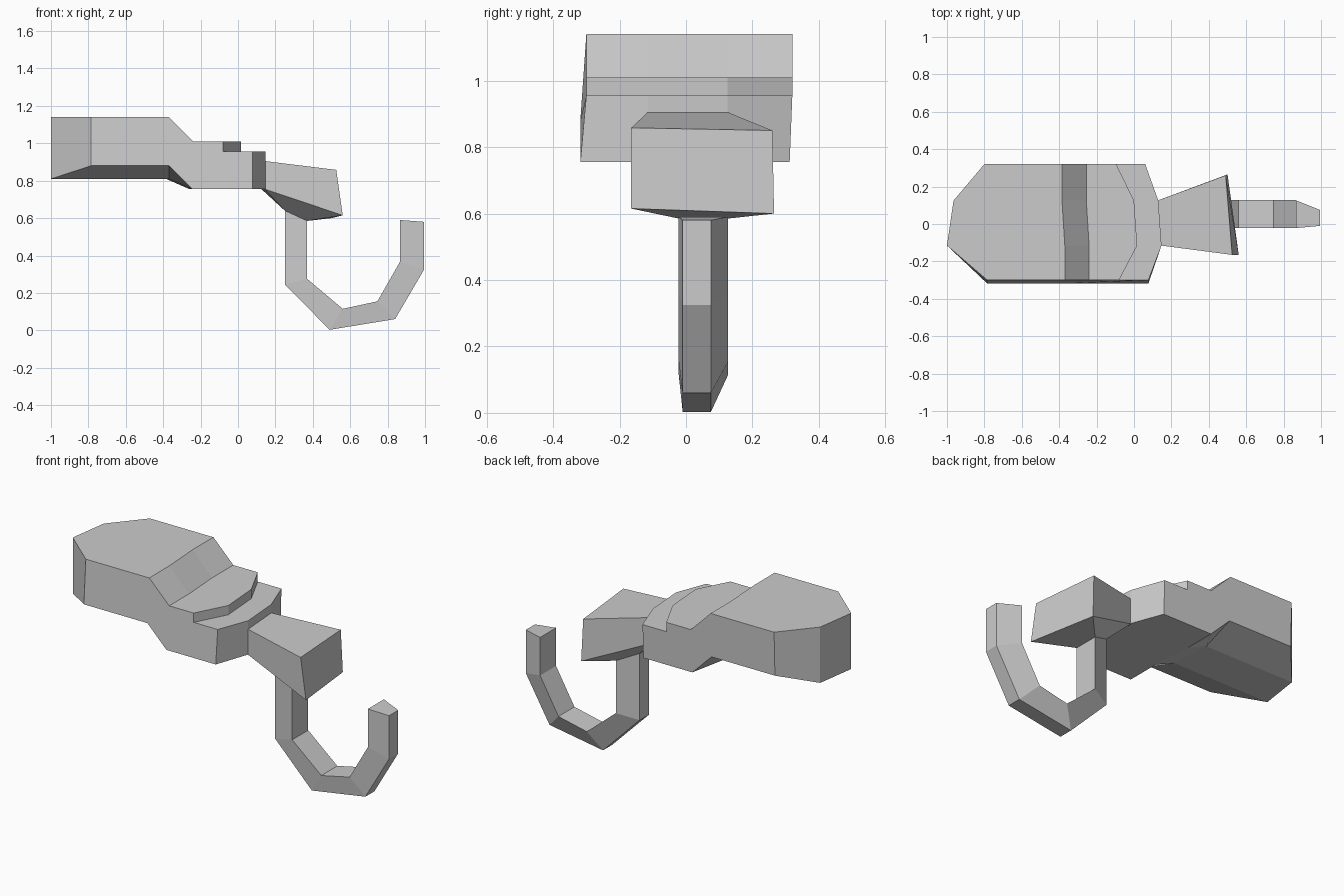
import bpy, bmesh

if "Cube" in bpy.data.objects:
    bpy.data.objects.remove(bpy.data.objects["Cube"])


def loft(name, rings, cap_start=True, cap_end=True):
    """Join equal-length rings of points with quads and cap the open ends."""
    bm = bmesh.new()
    loops = [[bm.verts.new(p) for p in ring] for ring in rings]
    n = len(loops[0])
    for a, b in zip(loops, loops[1:]):
        for i in range(n):
            k = (i + 1) % n
            bm.faces.new((a[i], a[k], b[k], b[i]))
    if cap_start:
        bm.faces.new(loops[0][::-1])
    if cap_end:
        bm.faces.new(loops[-1])
    bmesh.ops.recalc_face_normals(bm, faces=bm.faces)
    mesh = bpy.data.meshes.new(name)
    bm.to_mesh(mesh)
    bm.free()
    obj = bpy.data.objects.new(name, mesh)
    bpy.context.collection.objects.link(obj)
    return obj


# Body: stepped side profile, swept across four rows of the plan outline
def body_row(y_top, y_low, rear, bend, step, front, under):
    top = [(rear, 1.14), (bend, 1.14), (bend + 0.13, 1.01), (step, 1.01),
           (step, 0.955), (front, 0.955)]
    low = [(front, 0.755), (bend + 0.125, 0.755), (bend, under), (rear, under)]
    return [(x, y_top, z) for x, z in top] + [(x, y_low, z) for x, z in low]


loft("body", [
    body_row(0.32, 0.312, -0.80, -0.385, -0.095, 0.06, 0.88),
    body_row(0.125, 0.125, -0.965, -0.385, 0.0, 0.13, 0.81),
    body_row(-0.115, -0.115, -1.0, -0.37, 0.017, 0.147, 0.81),
    body_row(-0.30, -0.318, -0.785, -0.37, -0.08, 0.077, 0.88),
])


# Hook: trapezoid section, wide on the inside of the bend
outer = [(0.25, 0.64), (0.25, 0.245), (0.49, 0.003), (0.84, 0.06),
         (0.995, 0.325), (0.995, 0.58)]
inner = [(0.37, 0.585), (0.37, 0.275), (0.56, 0.115), (0.745, 0.155),
         (0.865, 0.365), (0.865, 0.59)]


def hook_ring(o, i):
    return [(o[0], -0.01, o[1]), (o[0], 0.075, o[1]),
            (i[0], 0.127, i[1]), (i[0], -0.022, i[1])]


hook_rings = [hook_ring(o, i) for o, i in zip(outer, inner)]
loft("hook", hook_rings, cap_start=False)

# Flared neck block, tapering below into the hook shaft
neck_top = [(0.143, -0.115, 0.905), (0.125, 0.125, 0.905),
            (0.49, 0.26, 0.85), (0.525, -0.165, 0.858)]
neck_bottom = [(0.143, -0.115, 0.755), (0.125, 0.125, 0.755),
               (0.50, 0.265, 0.60), (0.56, -0.165, 0.615)]
loft("neck_block", [neck_top, neck_bottom, hook_rings[0]], cap_end=False)
